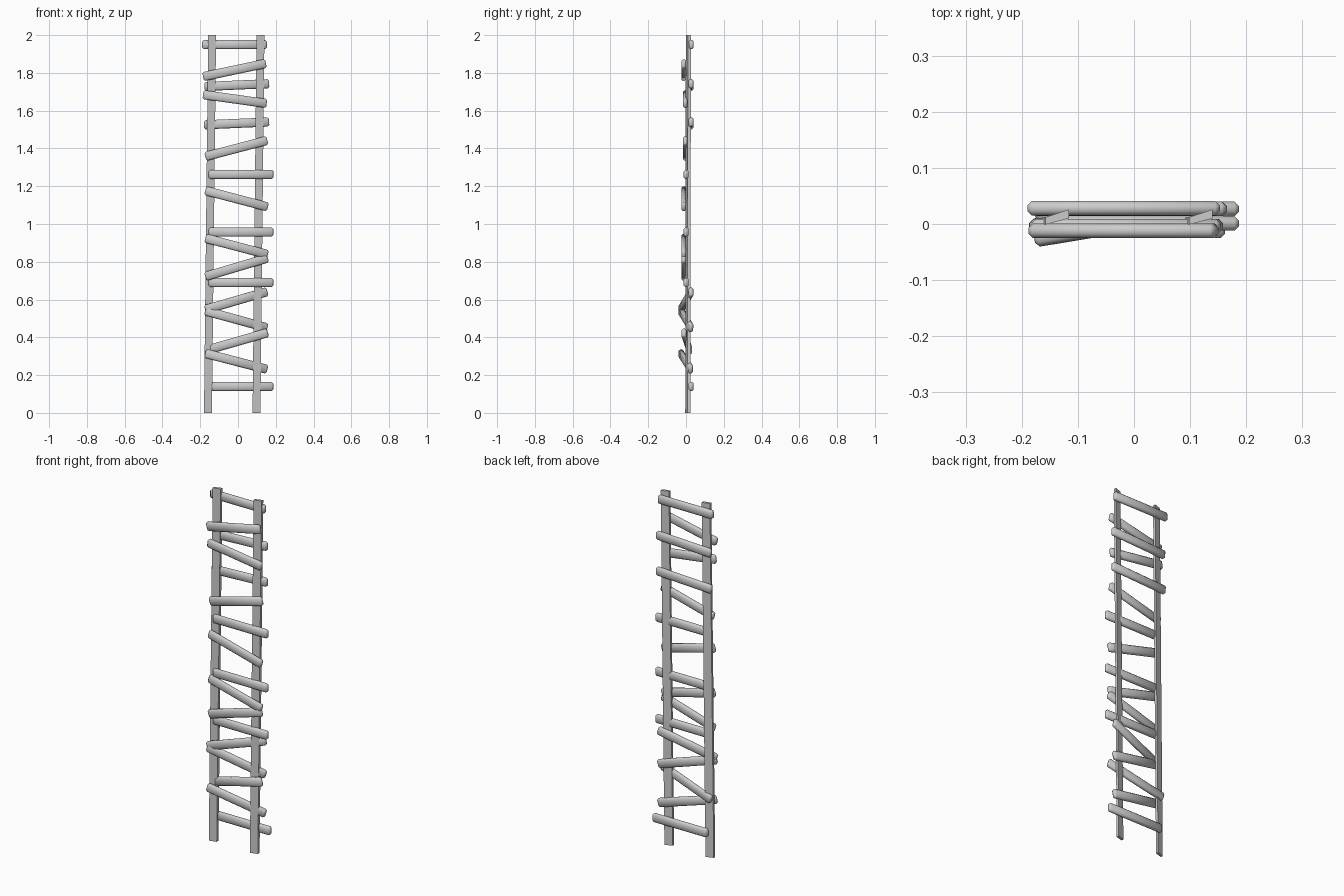
import bpy, bmesh
from mathutils import Vector, Matrix


def finish(name, bm, bevel, segments=1):
    bmesh.ops.recalc_face_normals(bm, faces=bm.faces)
    me = bpy.data.meshes.new(name)
    bm.to_mesh(me)
    bm.free()
    ob = bpy.data.objects.new(name, me)
    bpy.context.collection.objects.link(ob)
    if bevel:
        mod = ob.modifiers.new("bevel", 'BEVEL')
        mod.width = bevel
        mod.segments = segments
        for p in me.polygons:
            p.use_smooth = True
    return ob


def rail(name, bottom_x, top_x):
    # thin slat, slightly twisted and leaning to the right
    section = [(-0.021, -0.001), (0.021, 0.010), (0.021, 0.026), (-0.021, 0.012)]
    bm = bmesh.new()
    lo = [bm.verts.new((bottom_x + x, y - 0.003, 0)) for x, y in section]
    hi = [bm.verts.new((top_x + x, y, 2)) for x, y in section]
    bm.faces.new(lo[::-1])
    bm.faces.new(hi)
    for i in range(4):
        j = (i + 1) % 4
        bm.faces.new((lo[i], lo[j], hi[j], hi[i]))
    return finish(name, bm, 0)


def rung(name, a, b):
    # bevelled plank running from point a to point b
    a, b = Vector(a), Vector(b)
    x = (b - a).normalized()
    y = Vector((0, 0, 1)).cross(x).normalized()
    z = x.cross(y)
    rot = Matrix((x, y, z)).transposed().to_4x4()
    bm = bmesh.new()
    bmesh.ops.create_cube(bm, size=1)
    bmesh.ops.scale(bm, vec=((b - a).length, 0.026, 0.048), verts=bm.verts)
    ob = finish(name, bm, 0.008)
    ob.matrix_world = Matrix.Translation((a + b) / 2) @ rot
    return ob


# side rails
rail("left_rail", -0.159, -0.137)
rail("right_rail", 0.098, 0.119)

# rungs: left x, y, z, right x, y, z
rungs = [
    (-0.155, 0.027, 0.14, 0.187, 0.027, 0.14),
    (-0.173, -0.028, 0.315, 0.155, 0.026, 0.23),
    (-0.173, 0.020, 0.33, 0.158, -0.012, 0.425),
    (-0.173, -0.028, 0.54, 0.155, 0.027, 0.45),
    (-0.173, -0.028, 0.547, 0.155, 0.028, 0.642),
    (-0.155, 0.001, 0.69, 0.187, 0.001, 0.69),
    (-0.173, -0.012, 0.722, 0.158, -0.012, 0.82),
    (-0.173, -0.012, 0.925, 0.158, -0.012, 0.838),
    (-0.155, 0.001, 0.957, 0.187, 0.001, 0.957),
    (-0.173, -0.012, 1.177, 0.158, -0.012, 1.09),
    (-0.155, 0.001, 1.263, 0.187, 0.001, 1.263),
    (-0.173, -0.004, 1.357, 0.155, -0.004, 1.443),
    (-0.180, 0.027, 1.525, 0.165, 0.027, 1.54),
    (-0.185, -0.004, 1.685, 0.152, -0.004, 1.638),
    (-0.177, 0.027, 1.728, 0.165, 0.027, 1.743),
    (-0.185, -0.012, 1.78, 0.148, -0.012, 1.85),
    (-0.190, 0.028, 1.95, 0.153, 0.028, 1.95),
]
for i, r in enumerate(rungs):
    rung(f"rung_{i + 1}", r[:3], r[3:])
